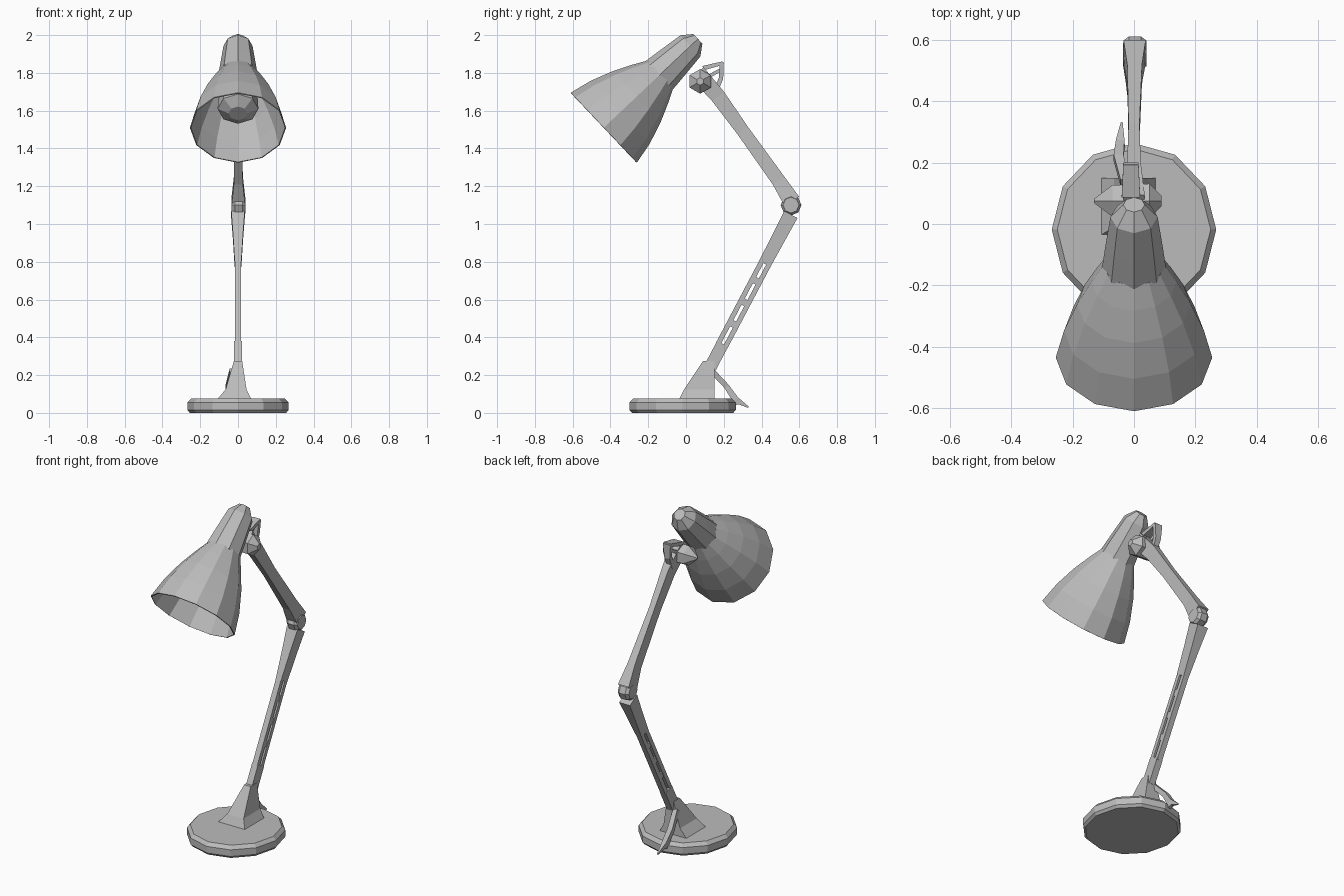
import bpy, bmesh, math
from mathutils import Vector, Matrix

if "Cube" in bpy.data.objects:
    bpy.data.objects.remove(bpy.data.objects["Cube"])

grey = bpy.data.materials.new("lamp grey")
grey.diffuse_color = (0.5, 0.5, 0.5, 1)
grey.use_nodes = True
grey.node_tree.nodes["Principled BSDF"].inputs["Base Color"].default_value = grey.diffuse_color

BOX = [(-1, -1), (1, -1), (1, 1), (-1, 1)]
HEX = [(math.cos(k * math.pi / 3), math.sin(k * math.pi / 3)) for k in range(6)]


def finish(name, bm):
    bmesh.ops.recalc_face_normals(bm, faces=bm.faces)
    me = bpy.data.meshes.new(name)
    bm.to_mesh(me)
    bm.free()
    me.materials.append(grey)
    ob = bpy.data.objects.new(name, me)
    bpy.context.collection.objects.link(ob)
    return ob


def skin(name, rings, cap_start=True, cap_end=True):
    """Join equal rings of points into a faceted tube."""
    bm = bmesh.new()
    vs = [[bm.verts.new(p) for p in r] for r in rings]
    n = len(vs[0])
    for a, b in zip(vs, vs[1:]):
        for i in range(n):
            j = (i + 1) % n
            bm.faces.new((a[i], a[j], b[j], b[i]))
    if cap_start:
        bm.faces.new(vs[0])
    if cap_end:
        bm.faces.new(vs[-1])
    return finish(name, bm)


def loft(name, sections, shape=BOX):
    """Sections (x, y, z, half width, half depth) along a path in the y-z plane."""
    c = [Vector(s[:3]) for s in sections]
    rings = []
    for i, s in enumerate(sections):
        d = c[min(i + 1, len(c) - 1)] - c[max(i - 1, 0)]
        n = Vector((0, -d.z, d.y)).normalized()
        rings.append([c[i] + Vector((u * s[3], 0, 0)) + n * v * s[4] for u, v in shape])
    return skin(name, rings)


def lathe(name, origin, axis, profile, sides, stretch=1.0, **caps):
    """Turn a (distance, radius) profile around an axis lying in the y-z plane."""
    o, a = Vector(origin), Vector(axis).normalized()
    u = Vector((0, 1, 0)) if abs(a.x) > 0.5 else Vector((1, 0, 0))
    v = a.cross(u)
    rings = []
    for t, r in profile:
        angs = [2 * math.pi * k / sides + math.pi / 2 for k in range(sides)]
        rings.append([o + a * t + u * r * math.cos(g) + v * r * stretch * math.sin(g)
                      for g in angs])
    return skin(name, rings, **caps)


# Round weighted base
lathe("base", (0, -0.018, 0), (0, 0, 1),
      [(0, 0.255), (0.015, 0.268), (0.055, 0.268), (0.075, 0.25)], 12, 1.05)

# Foot that holds the arm
skin("foot", [[Vector((cx + u * hx, cy + v * hy, z)) for u, v in BOX]
              for cx, cy, z, hx, hy in [(-0.02, 0.055, 0.065, 0.095, 0.095),
                                        (-0.01, 0.07, 0.125, 0.055, 0.08),
                                        (0, 0.12, 0.275, 0.022, 0.03)]])

# Lower arm: two rails with a narrow slot, solid at both ends
lo, hi = Vector((0, 0.125, 0.235)), Vector((0, 0.555, 1.05))
d = (hi - lo).normalized()
n = Vector((0, -d.z, d.y))


def rail(name, t0, t1, off, hx, depth):
    a, b = lo.lerp(hi, t0) + n * off, lo.lerp(hi, t1) + n * off
    loft(name, [(*a, hx, depth), (*b, hx, depth)])


rail("lower_arm_end", 0, 0.16, 0, 0.02, 0.033)
rail("lower_arm_front_rail", 0.15, 0.69, 0.021, 0.017, 0.013)
rail("lower_arm_rear_rail", 0.15, 0.69, -0.021, 0.017, 0.013)
for k in range(3):
    t = 0.29 + 0.14 * k
    rail("lower_arm_web_%d" % (k + 1), t - 0.02, t + 0.02, 0, 0.014, 0.012)
a, b = lo.lerp(hi, 0.68), lo.lerp(hi, 0.86)
loft("lower_arm_top", [(*a, 0.018, 0.034), (*b, 0.027, 0.037), (*hi, 0.036, 0.04)])

# Elbow knuckle
lathe("elbow", (0.003, 0.556, 1.1), (1, 0, 0),
      [(-0.037, 0.042), (-0.02, 0.055), (0.02, 0.055), (0.037, 0.042)], 8)

# Upper arm
loft("upper_arm", [(0.002, 0.56, 1.12, 0.036, 0.046), (0.002, 0.49, 1.23, 0.024, 0.037),
                   (0, 0.30, 1.495, 0.018, 0.034), (0, 0.17, 1.675, 0.022, 0.04),
                   (0, 0.06, 1.80, 0.035, 0.045)])

# Head parts share one tilted axis
head = (0, -0.435, 1.51)
axis = (0, 0.727, 0.687)

# Hollow bell shade
shade = lathe("shade", head, axis,
              [(0, 0.255), (0.12, 0.228), (0.24, 0.185), (0.34, 0.138), (0.415, 0.098)],
              12, cap_start=False, cap_end=False)
m = shade.modifiers.new("wall", "SOLIDIFY")
m.thickness = 0.006
m.offset = -1

# Socket cap behind the shade
lathe("socket_cap", head, axis,
      [(0.405, 0.104), (0.51, 0.092), (0.63, 0.077), (0.685, 0.035)], 8)

# Bulb inside the shade
lathe("bulb", head, axis,
      [(0.11, 0.05), (0.145, 0.108), (0.22, 0.105), (0.32, 0.06), (0.42, 0.045)], 8)

# Pivot with a pointed wing nut on each side
lathe("pivot", (0, 0.075, 1.755), (1, 0, 0),
      [(-0.13, 0.008), (-0.07, 0.06), (0.05, 0.065), (0.09, 0.02)], 6)

# Wire clip behind the pivot
loft("clip_top", [(-0.01, 0.09, 1.825, 0.03, 0.012), (-0.01, 0.195, 1.852, 0.025, 0.009)])
loft("clip_back", [(-0.01, 0.19, 1.855, 0.025, 0.01), (-0.01, 0.185, 1.77, 0.018, 0.012),
                   (-0.01, 0.155, 1.70, 0.015, 0.012)])
loft("clip_brace", [(-0.02, 0.10, 1.77, 0.01, 0.01), (-0.02, 0.19, 1.82, 0.01, 0.008)])

# Power cable running off the back of the base
loft("cable", [(-0.03, 0.135, 0.225, 0.014, 0.014), (-0.05, 0.215, 0.14, 0.016, 0.014),
               (-0.045, 0.262, 0.07, 0.014, 0.018), (-0.04, 0.33, 0.03, 0.003, 0.004)])
loft("cable_entry", [(-0.045, 0.275, 0.06, 0.01, 0.014), (-0.035, 0.225, 0.04, 0.012, 0.012)])
